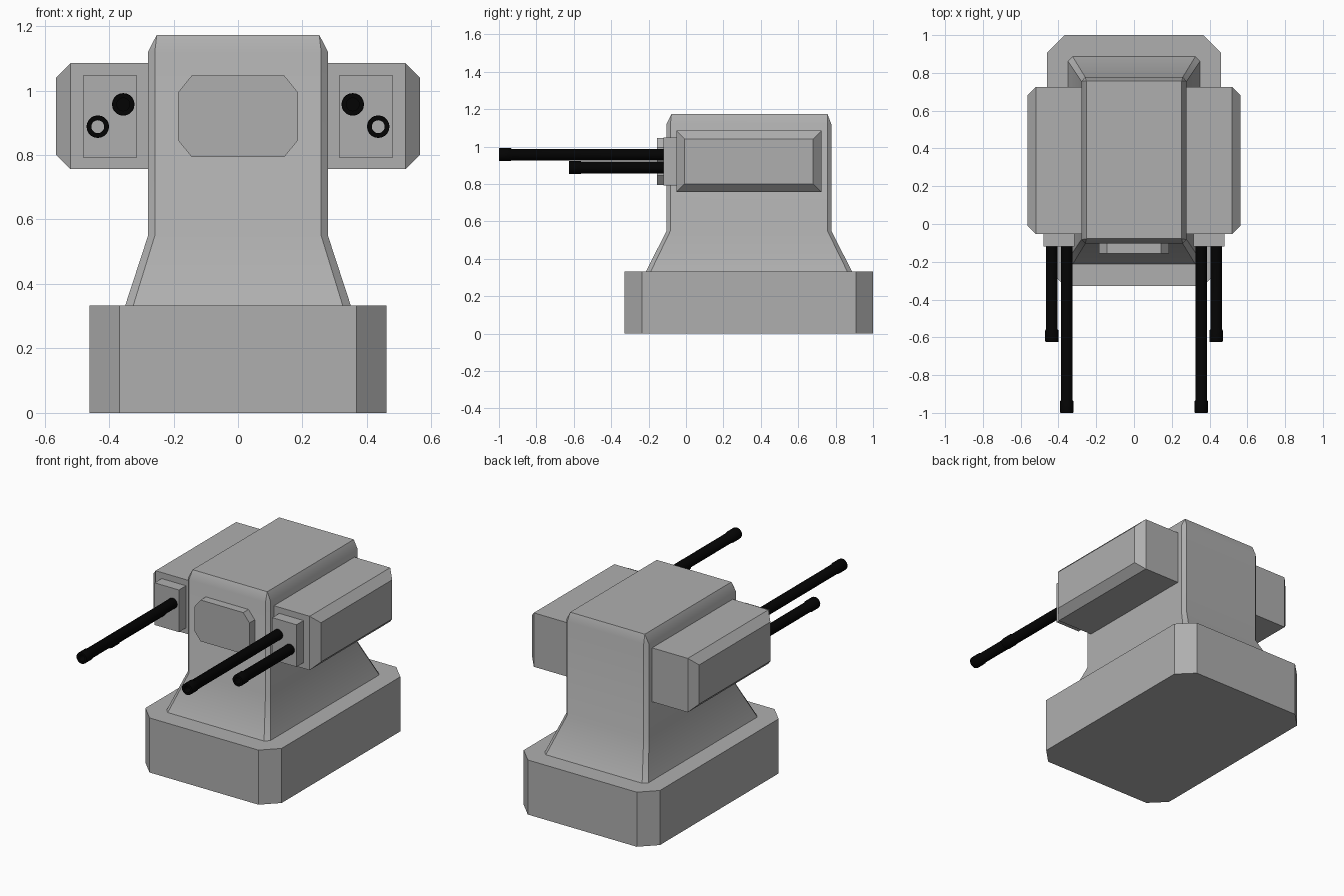
import bpy, bmesh
from math import sin, cos, tau

if "Cube" in bpy.data.objects:
    bpy.data.objects.remove(bpy.data.objects["Cube"])


def material(name, v):
    m = bpy.data.materials.new(name)
    m.diffuse_color = (v, v, v, 1)
    m.use_nodes = True
    m.node_tree.nodes["Principled BSDF"].inputs["Base Color"].default_value = m.diffuse_color
    return m


grey = material("grey_metal", 0.43)
black = material("black_metal", 0.001)


def loft(name, rings, mirror=False, mat=grey, smooth=None, cap=(True, True)):
    """Skin a list of equal-length point rings and cap the ends."""
    bm = bmesh.new()
    vs = [[bm.verts.new(p) for p in r] for r in rings]
    n = len(rings[0])
    for a, b in zip(vs, vs[1:]):
        for i in range(n):
            j = (i + 1) % n
            bm.faces.new((a[i], a[j], b[j], b[i]))
    if cap[0]:
        bm.faces.new(vs[0][::-1])
    if cap[1]:
        bm.faces.new(vs[-1])
    bmesh.ops.remove_doubles(bm, verts=bm.verts, dist=1e-5)
    bmesh.ops.recalc_face_normals(bm, faces=bm.faces)
    me = bpy.data.meshes.new(name)
    bm.to_mesh(me)
    bm.free()
    ob = bpy.data.objects.new(name, me)
    bpy.context.collection.objects.link(ob)
    me.materials.append(mat)
    if mirror:
        ob.modifiers.new("mirror", "MIRROR").use_mirror_merge = False
    if smooth:
        bpy.ops.object.select_all(action='DESELECT')
        bpy.context.view_layer.objects.active = ob
        ob.select_set(True)
        bpy.ops.object.shade_smooth_by_angle(angle=smooth)
    return ob


def octagon(a0, a1, b0, b1, ca, cb):
    """Rectangle with cut corners."""
    return [(a0 + ca, b0), (a1 - ca, b0), (a1, b0 + cb), (a1, b1 - cb),
            (a1 - ca, b1), (a0 + ca, b1), (a0, b1 - cb), (a0, b0 + cb)]


def rect(a0, a1, b0, b1):
    return [(a0, b0), (a1, b0), (a1, b1), (a0, b1)]


# Base slab
base = octagon(-0.46, 0.46, -0.328, 1.0, 0.092, 0.092)
loft("base", [[(x, y, z) for x, y in base] for z in (0, 0.333)])

# Flared pedestal body: z, half width, front, back, corner cut
sections = [(0.333, 0.35, -0.213, 0.887, 0.025),
            (0.55, 0.279, -0.104, 0.777, 0.021),
            (1.12, 0.279, -0.104, 0.777, 0.021),
            (1.173, 0.252, -0.078, 0.757, 0.0)]
loft("body", [[(x, y, z) for x, y in octagon(-w, w, y0, y1, c, c)]
              for z, w, y0, y1, c in sections], smooth=0.54)

# Front panel
panel = octagon(-0.186, 0.186, 0.794, 1.046, 0.042, 0.052)
loft("front_panel", [[(x, y, z) for x, z in panel] for y in (-0.09, -0.155)])

# Side pods with bevelled outer face
pod = [(0.25, 0), (0.52, 0), (0.565, 0.045)]
loft("side_pod", [[(x, y, z) for y, z in rect(-0.052 + i, 0.725 - i, 0.756 + i, 1.085 - i)]
                  for x, i in pod], mirror=True)

# Gun mounts
loft("gun_mount", [[(x, y, z) for x, z in rect(0.315, 0.479, 0.791, 1.048)]
                   for y in (-0.04, -0.12)], mirror=True)


# Barrels, turned from a radius profile
def barrel(name, x, z, tip, bore_end):
    profile = [(-0.11, 0.031), (tip + 0.068, 0.031), (tip + 0.062, 0.035),
               (tip + 0.006, 0.035), (tip, 0.034), (tip, 0.02), (bore_end, 0.02)]
    n = 20
    rings = [[(x + r * cos(tau * i / n), y, z + r * sin(tau * i / n)) for i in range(n)]
             for y, r in profile]
    loft(name, rings, mirror=True, mat=black, smooth=0.75,
         cap=(False, bore_end < -0.2))


barrel("long_barrel", 0.356, 0.957, -1.0, -0.94)
barrel("short_barrel", 0.435, 0.888, -0.625, -0.11)
